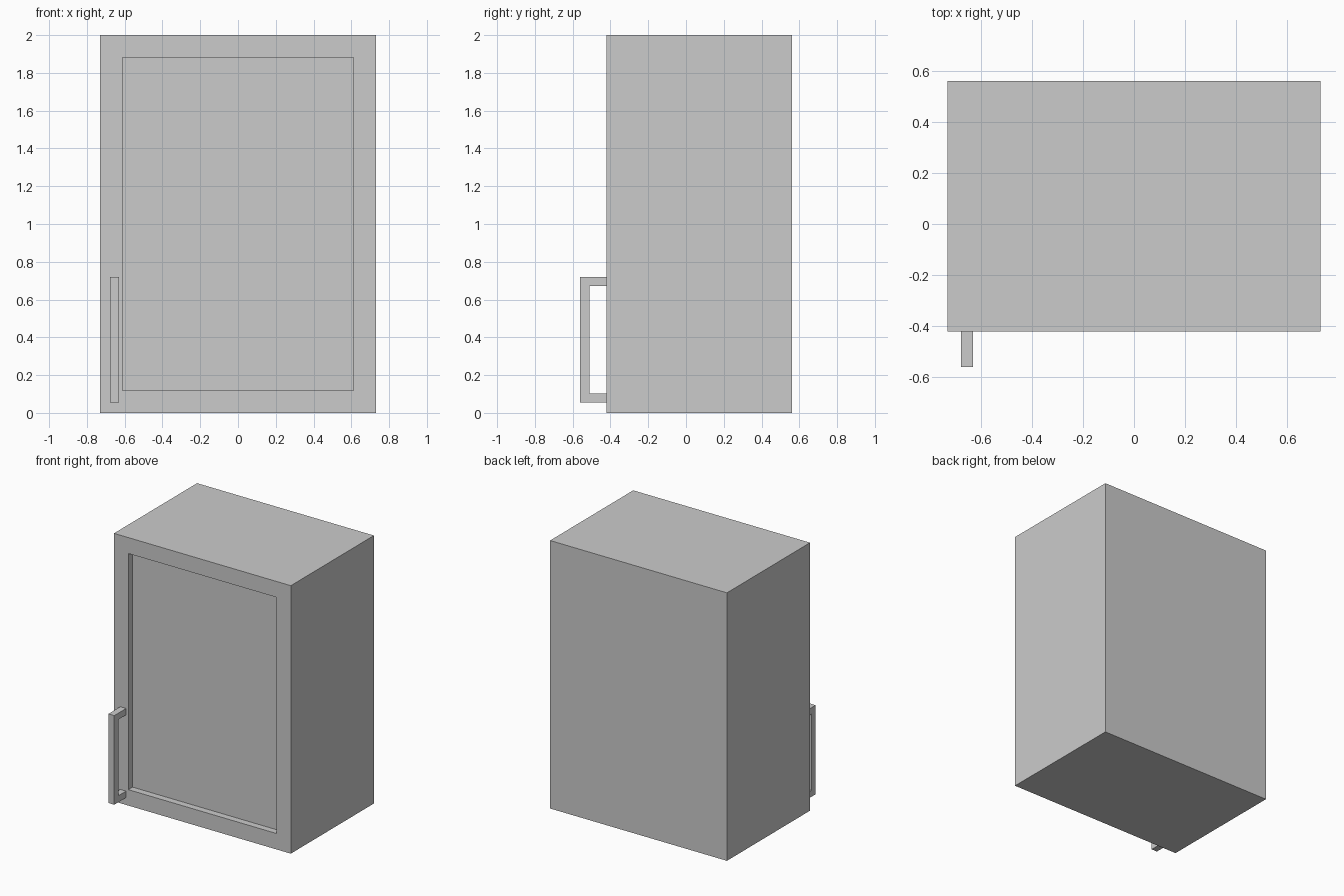
import bpy, bmesh
from mathutils import Vector

if "Cube" in bpy.data.objects:
    bpy.data.objects.remove(bpy.data.objects["Cube"])


def finish(bm, name):
    bmesh.ops.recalc_face_normals(bm, faces=bm.faces)
    mesh = bpy.data.meshes.new(name)
    bm.to_mesh(mesh)
    bm.free()
    obj = bpy.data.objects.new(name, mesh)
    bpy.context.collection.objects.link(obj)
    return obj


def box(lo, hi):
    lo, hi = Vector(lo), Vector(hi)
    bm = bmesh.new()
    bmesh.ops.create_cube(bm, size=1)
    bmesh.ops.scale(bm, vec=hi - lo, verts=bm.verts)
    bmesh.ops.translate(bm, vec=(lo + hi) / 2, verts=bm.verts)
    return bm


HALF_W, HEIGHT = 0.73, 2.0
FRONT, SEAM, BACK = -0.42, -0.335, 0.56

# Cabinet body behind the door
finish(box((-HALF_W, SEAM, 0), (HALF_W, BACK, HEIGHT)), "cabinet_body")

# Door: flat frame around a recessed panel
bm = box((-HALF_W, FRONT, 0), (HALF_W, SEAM, HEIGHT))
bm.normal_update()
panel = min(bm.faces, key=lambda f: f.calc_center_median().y)
bmesh.ops.inset_individual(bm, faces=[panel], thickness=0.168)
panel = bmesh.ops.extrude_discrete_faces(bm, faces=[panel])["faces"][0]
bmesh.ops.translate(bm, vec=(0, 0.05, 0), verts=panel.verts)
bmesh.ops.remove_doubles(bm, verts=bm.verts, dist=0.0001)
finish(bm, "door")

# Handle: square bar bent into a U, profile in the y-z plane
TIP, BOTTOM, TOP, BAR = -0.56, 0.055, 0.72, 0.048
profile = [(FRONT, BOTTOM), (TIP, BOTTOM), (TIP, TOP), (FRONT, TOP),
           (FRONT, TOP - BAR), (TIP + BAR, TOP - BAR),
           (TIP + BAR, BOTTOM + BAR), (FRONT, BOTTOM + BAR)]
bm = bmesh.new()
face = bm.faces.new([bm.verts.new((-0.678, y, z)) for y, z in profile])
side = bmesh.ops.extrude_face_region(bm, geom=[face])["geom"]
bmesh.ops.translate(bm, vec=(BAR, 0, 0),
                    verts=[g for g in side if isinstance(g, bmesh.types.BMVert)])
finish(bm, "handle")
